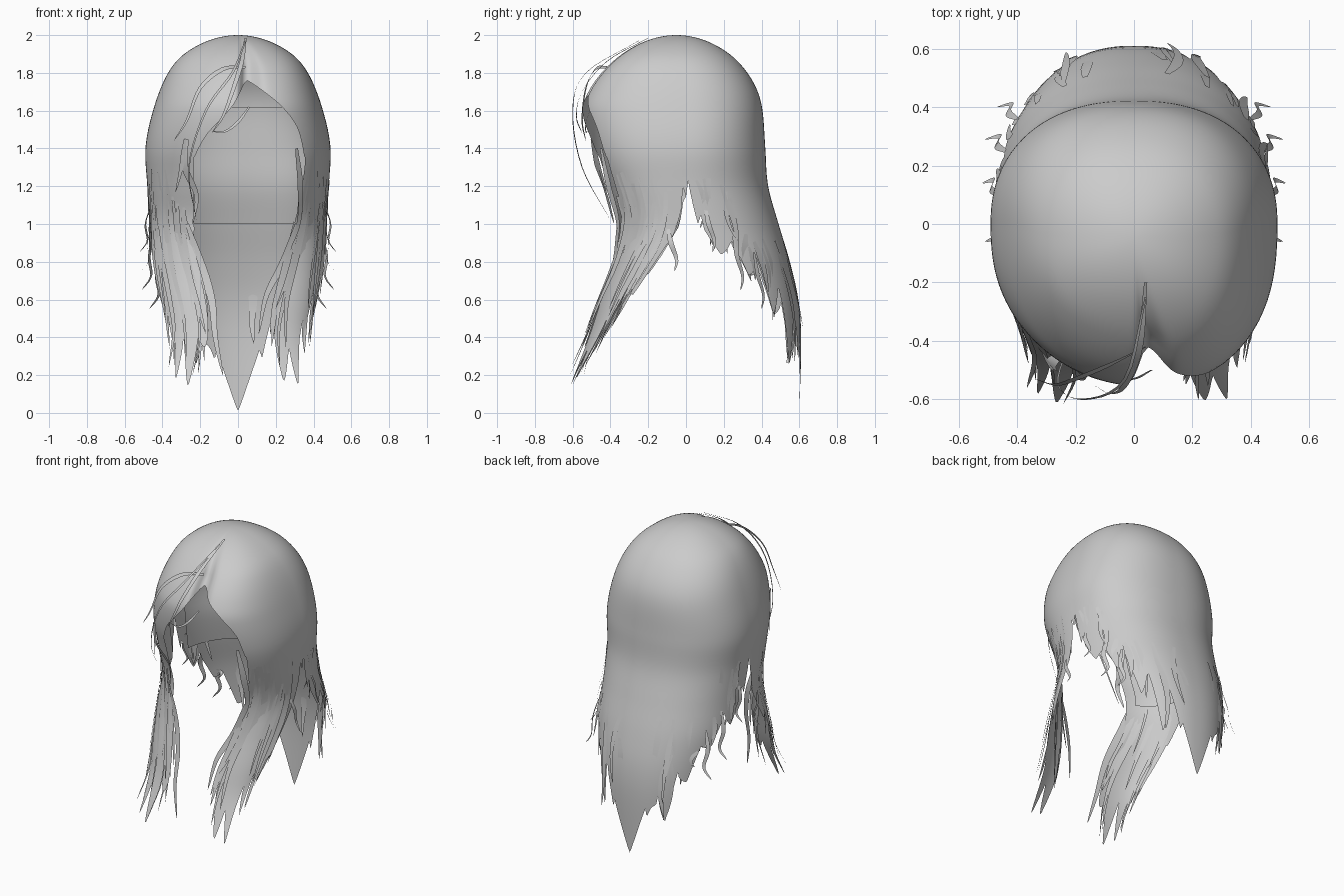
import bpy, bmesh, math, random
from mathutils import Vector

if "Cube" in bpy.data.objects:
    bpy.data.objects.remove(bpy.data.objects["Cube"])

random.seed(4)
hair = bpy.data.materials.new("hair_grey")
hair.diffuse_color = (0.6, 0.6, 0.6, 1)
hair.use_nodes = True
hair.node_tree.nodes["Principled BSDF"].inputs["Base Color"].default_value = hair.diffuse_color


def curve(keys, warp=lambda k: k):
    """Smooth function through (key, value) pairs."""
    pts = sorted((warp(k), v) for k, v in keys)
    n = len(pts)
    slope = []
    for i in range(n):
        a, b = pts[max(i - 1, 0)], pts[min(i + 1, n - 1)]
        slope.append((b[1] - a[1]) / (b[0] - a[0]))

    def f(k):
        x = min(max(warp(k), pts[0][0]), pts[-1][0])
        i = 0
        while i < n - 2 and x > pts[i + 1][0]:
            i += 1
        (x0, y0), (x1, y1) = pts[i], pts[i + 1]
        h = x1 - x0
        t = (x - x0) / h
        return ((2*t**3 - 3*t*t + 1) * y0 + (t**3 - 2*t*t + t) * h * slope[i]
                + (3*t*t - 2*t**3) * y1 + (t**3 - t*t) * h * slope[i + 1])
    return f


def depth(z):
    return math.sqrt(max(2 - z, 0))


# Silhouette by height: half width, front line, back line, sweep of the front locks
width_back = curve([(2, 0), (1.9, .285), (1.8, .37), (1.6, .45), (1.4, .49), (1.2, .48),
                    (1, .475), (.8, .475), (.6, .455), (.3, .42), (0, .37)], depth)
width_front = curve([(2, 0), (1.9, .285), (1.8, .37), (1.6, .45), (1.4, .49), (1.2, .48),
                     (1, .465), (.8, .45), (.6, .42), (.4, .385), (.1, .41)], depth)
front = curve([(2, -.05), (1.9, -.34), (1.8, -.45), (1.7, -.52), (1.6, -.555), (1.4, -.53),
               (1.2, -.46), (1, -.39), (.8, -.41), (.6, -.47), (.4, -.53), (.13, -.63)], depth)
back = curve([(2, -.05), (1.9, .23), (1.8, .325), (1.7, .38), (1.6, .405), (1.4, .42),
              (1.2, .435), (1, .49), (.8, .55), (.6, .595), (.4, .61), (0, .6)], depth)
sweep = curve([(2, -.05), (1.9, -.04), (1.7, 0), (1.2, 0), (1, -.01), (.8, -.12), (.6, -.24),
               (.4, -.36), (.13, -.56)], depth)
spread = curve([(2, 1), (1.2, 1), (.9, 1.06), (.5, 1.28), (0, 1.28)])


def surface(deg, z, lift=0.0):
    """Point on the hair at an angle from the parting (0 front, 180 back)."""
    side, a = (1 if deg >= 0 else -1), abs(deg)
    if a < 90:
        a2 = math.radians(90 - (90 - a) * spread(z))
        c, w = sweep(z), width_front(z) + lift
        notch = .06 * math.exp(-(a / (7 if deg > 0 else 3)) ** 2) * min(1, (2 - z) / .2)
        y = c + (front(z) - lift + notch - c) * abs(math.cos(a2)) ** .82
        shift = .045 * math.cos(a2) ** 2 * min(1, depth(z) / .4)
        shift *= min(1, max(0, (z - .9) / .4))
    else:
        a2 = math.radians(a)
        c, w = (-.05 if z > 1.95 else sweep(max(z, 1.2))), width_back(z) + lift
        square = .9 - .12 * min(1, max(0, (1.2 - z) / .4))
        y = c + (back(z) + lift - c) * abs(math.cos(a2)) ** square
        shift = 0
    return Vector((side * w * abs(math.sin(a2)) ** .88 + shift, y, z))


# Hem: face opening, front locks, side gap, back curtain with pointed tips
bang_left = curve([(0, 1.76), (6, 1.64), (14, 1.55), (22, 1.47), (29, 1.36)])
bang_right = curve([(0, 1.76), (12, 1.69), (24, 1.61), (34, 1.5), (38, 1.36)])
lock_hem = curve([(29, 1.0), (36, .45), (44, .2), (56, .13), (70, .3), (80, .55), (90, .92)])
back_hem = curve([(90, .92), (105, .84), (120, .73), (140, .45), (155, .2), (164, .3), (180, .02)])
tooth_depth = [random.uniform(.15, .42) for _ in range(80)]


def hem(deg):
    a = abs(deg)
    edge = 38 if deg > 0 else 29
    if a <= edge:
        return (bang_right if deg > 0 else bang_left)(a)
    if a > 166:
        return .01 + .025 * (180 - a)
    period = 12 if a < 90 else 15
    k = (deg + 187.5) / period
    tooth = abs(k % 1 - .5) * 2
    base = lock_hem(a) if a < 90 else back_hem(a)
    slit = .3 * max(0, 1 - abs(a - 91) / 4) + .35 * max(0, 1 - abs(a - 72) / 2)
    return min(1.25, base + slit + tooth ** 1.2 * tooth_depth[int(k)] * (1.1 - base * .7))


def finish(name, bm):
    me = bpy.data.meshes.new(name)
    bm.to_mesh(me)
    bm.free()
    me.materials.append(hair)
    ob = bpy.data.objects.new(name, me)
    bpy.context.collection.objects.link(ob)
    for p in me.polygons:
        p.use_smooth = True
    return ob


# Main hair shell: shared rows, each column clipped at its hem
COLS, ROWS = 360, 70
bm = bmesh.new()
grid, ends = [], []
for i in range(COLS):
    deg = -180 + 360 * i / COLS
    ends.append(depth(hem(deg)))
    grid.append([bm.verts.new(surface(deg, 2 - min(1.41 * r / ROWS, ends[-1]) ** 2))
                 for r in range(ROWS + 1)])
for i in range(COLS):
    j = (i + 1) % COLS
    a, b = grid[i], grid[j]
    low, high = min(ends[i], ends[j]), max(ends[i], ends[j])
    for r in range(ROWS):
        s = 1.41 * r / ROWS
        if s >= high or (s >= low and high - low > .15):
            continue
        bm.faces.new((a[r], a[r + 1], b[r + 1], b[r]))
bmesh.ops.remove_doubles(bm, verts=bm.verts, dist=1e-5)
bmesh.ops.delete(bm, geom=[v for v in bm.verts if not v.link_faces], context='VERTS')
finish("hair_shell", bm)


def under_layer(name, low, high, top, bottom):
    """Hidden root layer lying just inside the shell."""
    bm = bmesh.new()
    cols = [[bm.verts.new(surface(low + (high - low) * i / 40, top + (bottom - top) * r / 16, -.02))
             for r in range(17)] for i in range(41)]
    for a, b in zip(cols, cols[1:]):
        for r in range(16):
            bm.faces.new((a[r], a[r + 1], b[r + 1], b[r]))
    finish(name, bm)


under_layer("back_roots_right", 100, 180, 1.62, 1.0)
under_layer("back_roots_left", -180, -100, 1.62, 1.0)
under_layer("lock_roots_right", 44, 84, 1.5, 1.0)
under_layer("lock_roots_left", -84, -38, 1.5, 1.0)


def ribbon(bm, points, wide, steps=14):
    """Flat strand along a smooth path, tapering to a point."""
    n = len(points) - 1
    axes = [curve([(i / n, p[k]) for i, p in enumerate(points)]) for k in range(3)]
    path = [Vector([f(i / steps) for f in axes]) for i in range(steps + 1)]
    rows = []
    for i, p in enumerate(path):
        t = i / steps
        tangent = path[min(i + 1, steps)] - path[max(i - 1, 0)]
        across = tangent.cross(Vector((p.x, p.y, .15))).normalized()
        half = wide / 2 * (min(1, .35 + 2 * t) * (1 - t) ** .6 + .02)
        rows.append((bm.verts.new(p - across * half), bm.verts.new(p + across * half)))
    for a, b in zip(rows, rows[1:]):
        bm.faces.new((a[0], a[1], b[1], b[0]))


def strands(name, count, low, high, top, length, wide):
    """Loose strands following the hair, tips drifting in or out."""
    bm = bmesh.new()
    for i in range(count):
        side = 1 if i % 2 else -1
        deg = random.uniform(low, high)
        z0 = random.uniform(*top)
        hem_z = lock_hem(deg) if deg < 90 else back_hem(deg)
        z1 = max(z0 - random.uniform(*length), hem_z + .02, .14)
        drift, flare = random.uniform(-5, 5), random.uniform(-.05, .03)
        pts = []
        for j in range(5):
            t = j / 4
            d = deg + drift * math.sin(t * 3)
            d = min(max(d, low - 2), min(high + 2, 180))
            pts.append(surface(side * d, z0 + (z1 - z0) * t, .004 + flare * t ** 2))
        ribbon(bm, pts, random.uniform(*wide))
    finish(name, bm)


strands("front_lock_strands", 40, 36, 80, (1.0, 1.3), (.45, .95), (.02, .06))
strands("side_strands", 12, 95, 120, (1.1, 1.25), (.25, .45), (.03, .06))
strands("back_strands", 20, 120, 170, (.7, .95), (.3, .6), (.03, .06))

# Loose forelocks falling from the parting
bm = bmesh.new()
for pts, wide in [
    ([(.04, -.2, 1.985), (.02, -.42, 1.86), (-.03, -.55, 1.7), (-.08, -.58, 1.57), (-.14, -.55, 1.48)], .03),
    ([(.04, -.42, 1.83), (-.08, -.48, 1.82), (-.2, -.53, 1.72), (-.27, -.55, 1.55), (-.34, -.53, 1.44)], .03),
    ([(.04, -.25, 1.97), (-.03, -.53, 1.8), (-.17, -.6, 1.6), (-.26, -.55, 1.3), (-.22, -.4, 1.02)], .018),
    ([(.06, -.5, 1.62), (0, -.53, 1.54), (-.07, -.53, 1.49), (-.14, -.52, 1.49)], .02),
    ([(-.27, -.5, 1.45), (-.28, -.47, 1.3), (-.22, -.42, 1.15), (-.24, -.38, 1.0)], .05),
    ([(-.28, -.5, 1.45), (-.3, -.46, 1.3), (-.33, -.42, 1.17)], .04),
    ([(.31, -.45, 1.4), (.33, -.41, 1.2), (.32, -.36, 1.0), (.24, -.38, .8)], .05),
    ([(.31, -.36, 1.0), (.24, -.38, .8), (.15, -.44, .62), (.11, -.48, .42)], .05),
    ([(-.27, -.36, 1.0), (-.2, -.38, .8), (-.14, -.44, .6), (-.12, -.5, .4), (-.08, -.54, .2)], .06),
]:
    ribbon(bm, pts, wide, 20)
finish("forelocks", bm)

# Flyaway tips curling off the sides
bm = bmesh.new()
for side in (-1, 1):
    for x, y, z, out, drop in [(.46, .1, 1.1, .06, .25), (.44, .25, .95, .07, .3),
                               (.4, .36, .85, .07, .3), (.45, -.1, 1.0, .06, .25)]:
        ribbon(bm, [(side * x, y, z), (side * (x + .03), y + .02, z - drop * .4),
                    (side * (x + .02), y + .05, z - drop * .75),
                    (side * (x + out), y + .04, z - drop)], .035)
finish("flyaway_tips", bm)
